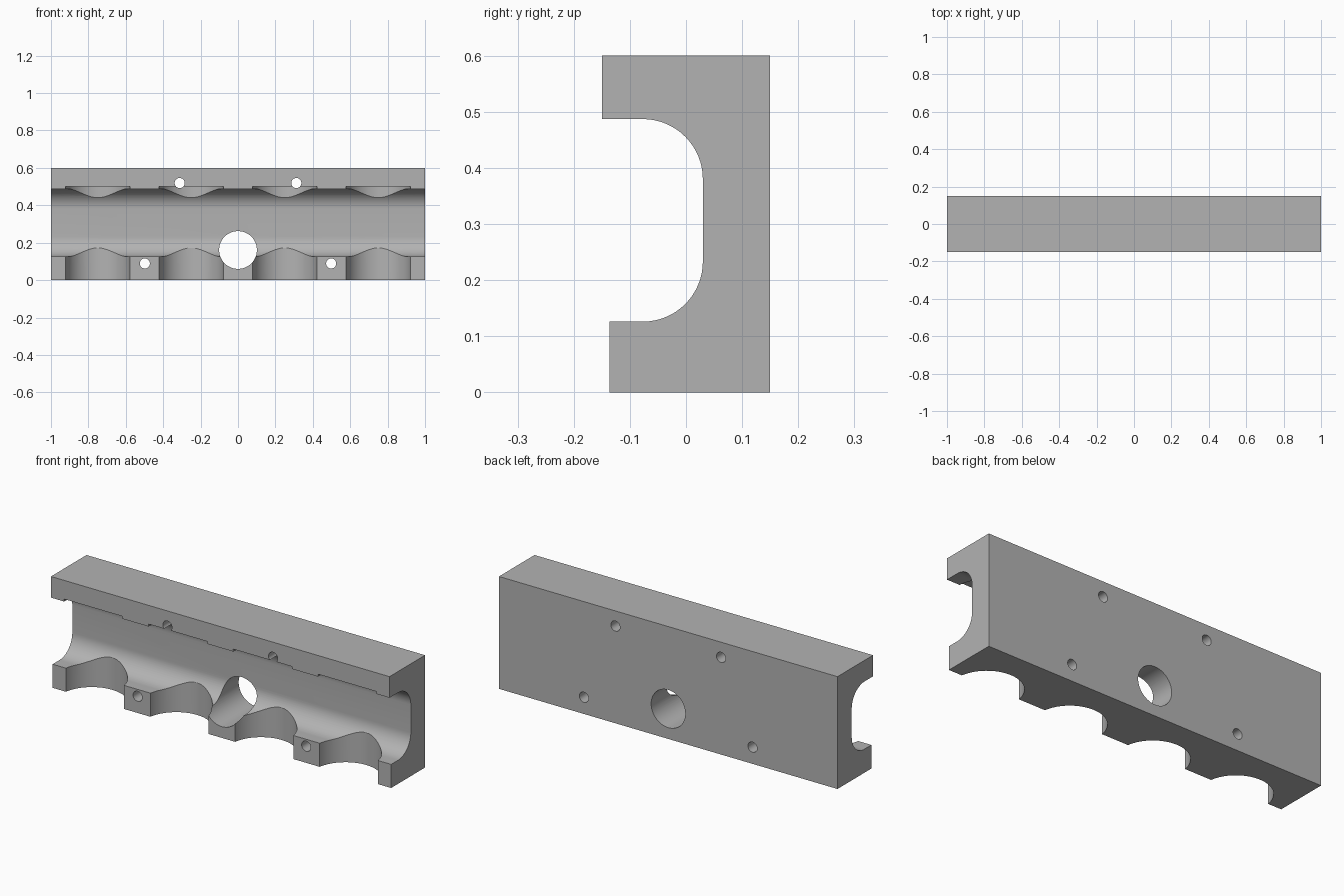
import bpy
import bmesh
from math import radians, sin, cos

if "Cube" in bpy.data.objects:
    bpy.data.objects.remove(bpy.data.objects["Cube"], do_unlink=True)

# Single plain grey finish
grey = bpy.data.materials.new("plain_grey")
grey.use_nodes = True
colour = (0.45, 0.45, 0.45, 1)
grey.diffuse_color = colour
grey.node_tree.nodes["Principled BSDF"].inputs["Base Color"].default_value = colour

HALF = 1.0          # half length of the rail
BACK = 0.15         # back face
WEB = 0.03          # floor of the front channel
LOW, HIGH = 0.126, 0.487   # channel limits
FILLET = 0.107


def fillet(centre_z, start, end, steps=16):
    """Quarter arc in the y-z plane, angles in degrees."""
    angles = [radians(start + (end - start) * i / steps) for i in range(steps + 1)]
    return [(WEB - FILLET + FILLET * cos(a), centre_z + FILLET * sin(a)) for a in angles]


# Channel-shaped rail, extruded along x
profile = [(BACK, 0), (BACK, 0.6), (-0.15, 0.6), (-0.15, HIGH)]
profile += fillet(HIGH - FILLET, 90, 0)
profile += fillet(LOW + FILLET, 0, -90)
profile += [(-0.136, LOW), (-0.136, 0)]

bm = bmesh.new()
section = bm.faces.new([bm.verts.new((-HALF, y, z)) for y, z in profile])
swept = bmesh.ops.extrude_face_region(bm, geom=[section])["geom"]
bmesh.ops.translate(bm, vec=(2 * HALF, 0, 0),
                    verts=[v for v in swept if isinstance(v, bmesh.types.BMVert)])
bmesh.ops.recalc_face_normals(bm, faces=bm.faces)
mesh = bpy.data.meshes.new("channel_rail")
bm.to_mesh(mesh)
bm.free()
rail = bpy.data.objects.new("channel_rail", mesh)
bpy.context.collection.objects.link(rail)
mesh.materials.append(grey)


def drill(name, radius, location, rotation=(0, 0, 0), sides=48):
    """Cut a round hole or scallop out of the rail."""
    bpy.ops.mesh.primitive_cylinder_add(vertices=sides, radius=radius, depth=1,
                                        location=location, rotation=rotation)
    cutter = bpy.context.object
    cutter.name = name
    cutter.hide_render = True
    cutter.data.materials.append(grey)
    cut = rail.modifiers.new(name, "BOOLEAN")
    cut.operation = "DIFFERENCE"
    cut.solver = "EXACT"
    cut.object = cutter
    bpy.ops.object.select_all(action="DESELECT")
    bpy.context.view_layer.objects.active = rail
    rail.select_set(True)
    bpy.ops.object.modifier_apply(modifier=cut.name)
    bpy.data.objects.remove(cutter, do_unlink=True)


# Four upright scallops in the lower lip
for x in (-0.75, -0.25, 0.25, 0.75):
    drill("lip_scallop", 0.174, (x, -0.163, 0), sides=96)

# Large through hole and four screw holes
front_to_back = (radians(90), 0, 0)
drill("centre_hole", 0.101, (0, 0, 0.161), front_to_back, 64)
for side in (-1, 1):
    drill("upper_screw_hole", 0.027, (side * 0.312, 0, 0.519), front_to_back, 32)
    drill("lower_screw_hole", 0.027, (side * 0.498, 0, 0.089), front_to_back, 32)

# Smooth curves, crisp edges
bpy.ops.object.shade_smooth_by_angle(angle=radians(25))
